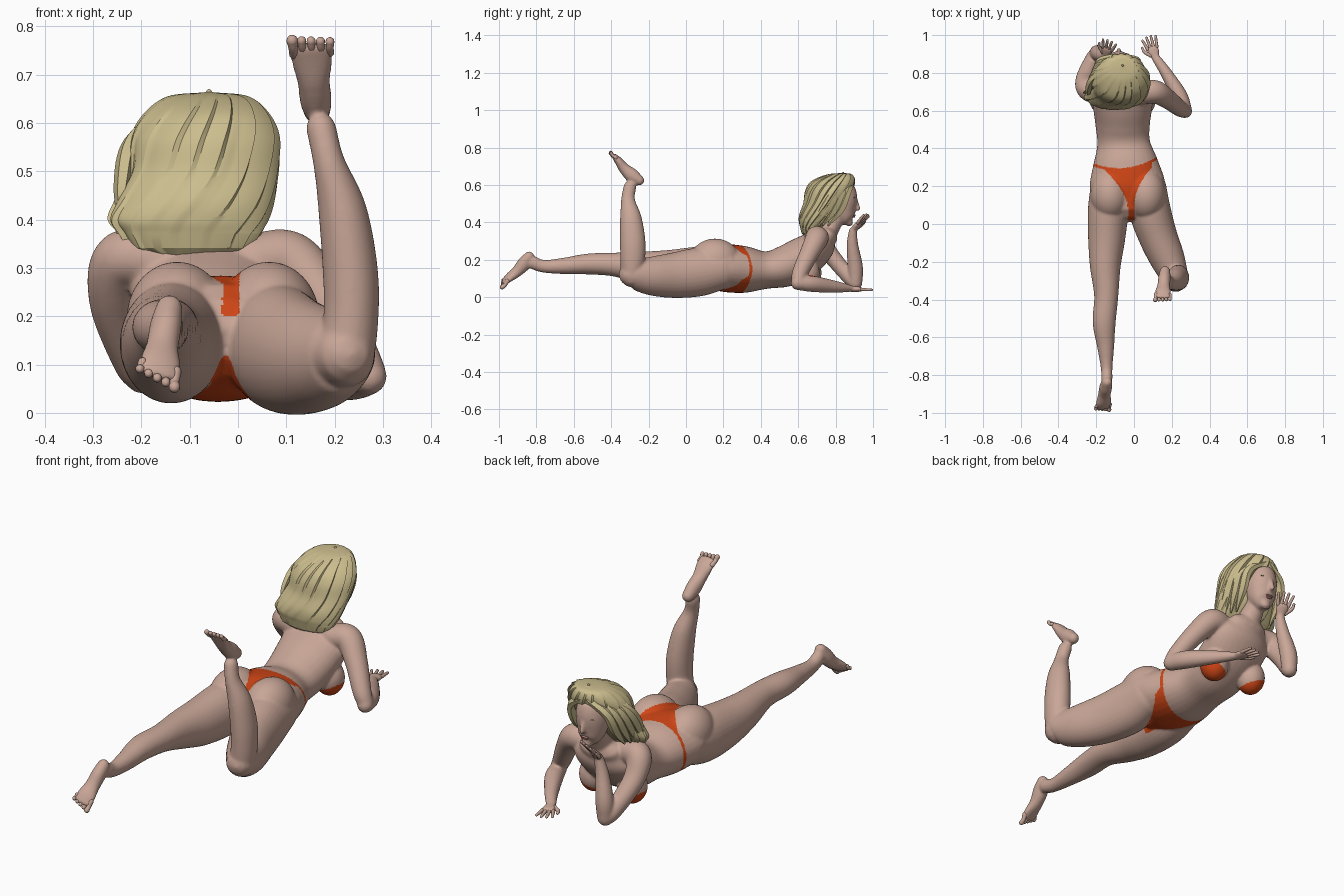
import bpy, bmesh, math
from mathutils import Vector, Matrix

if "Cube" in bpy.data.objects:
    bpy.data.objects.remove(bpy.data.objects["Cube"])
X, Y, Z = Vector((1, 0, 0)), Vector((0, 1, 0)), Vector((0, 0, 1))


def material(name, rgb):
    m = bpy.data.materials.new(name)
    m.use_nodes = True
    m.diffuse_color = (*rgb, 1)
    m.node_tree.nodes["Principled BSDF"].inputs["Base Color"].default_value = (*rgb, 1)
    return m


skin = material("skin", (.58, .38, .31))
blonde = material("blonde", (.6, .51, .27))
orange = material("orange_fabric", (.62, .06, .008))
lip_pink = material("lip_pink", (.5, .24, .2))
eye_white = material("eye_white", (.7, .66, .62))
eye_dark = material("eye_dark", (.1, .08, .06))


def spline(rows, steps):
    """Catmull-Rom through rows of x, y, z and two radii."""
    pts = [Vector(r) for r in rows]
    pts = [2 * pts[0] - pts[1]] + pts + [2 * pts[-1] - pts[-2]]
    out = []
    for a, b, c, d in zip(pts, pts[1:], pts[2:], pts[3:]):
        for i in range(steps):
            t = i / steps
            out.append(.5 * (2 * b + (c - a) * t + (2 * a - 5 * b + 4 * c - d) * t * t
                             + (3 * b - a - 3 * c + d) * t ** 3))
    return out + [pts[-2]]


def tube(bm, rows, ref=X, steps=8, sides=32, axis=None, ridge=None, twist=0):
    """Round-ended loft; the first radius lies along ref."""
    path = spline(rows, steps)
    pos = [Vector(p[:3]) for p in path]
    last = len(pos) - 1
    rings = []
    for i, p in enumerate(pos):
        t = axis or (pos[min(i + 1, last)] - pos[max(i - 1, 0)]).normalized()
        ra, rb = max(path[i][3], .002), max(path[i][4], .002)
        caps = [(0, 1)]
        if i in (0, last):
            caps += [(math.sin(a), math.cos(a)) for a in (.5, 1, 1.5)]
        ring = [(p + t * (s * min(ra, rb) * (-1 if i == 0 else 1)), t, ra * c, rb * c, i / last)
                for s, c in caps]
        rings += ring[::-1] if i == 0 else ring
    loops = []
    for p, t, ra, rb, s in rings:
        a = (ref - t * ref.dot(t)).normalized()
        b = t.cross(a)
        loop = []
        for k in range(sides):
            ang = math.tau * k / sides + twist * s
            g = ridge(k, s) if ridge else 1
            loop.append(bm.verts.new(p + a * (ra * g * math.cos(ang)) + b * (rb * g * math.sin(ang))))
        loops.append(loop)
    for u, v in zip(loops, loops[1:]):
        for k in range(sides):
            n = (k + 1) % sides
            bm.faces.new((u[k], u[n], v[n], v[k]))
    bm.faces.new(loops[0][::-1])
    bm.faces.new(loops[-1])


def ball(bm, centre, radii):
    m = Matrix.Translation(centre) @ Matrix.Diagonal((*radii, 1))
    bmesh.ops.create_uvsphere(bm, u_segments=32, v_segments=20, radius=1, matrix=m)


def finish(bm, name, *mats, angle=60):
    bmesh.ops.recalc_face_normals(bm, faces=bm.faces[:])
    mesh = bpy.data.meshes.new(name)
    bm.to_mesh(mesh)
    bm.free()
    ob = bpy.data.objects.new(name, mesh)
    bpy.context.collection.objects.link(ob)
    for m in mats:
        mesh.materials.append(m)
    bpy.ops.object.select_all(action='DESELECT')
    ob.select_set(True)
    bpy.context.view_layer.objects.active = ob
    bpy.ops.object.shade_smooth_by_angle(angle=math.radians(angle))
    return ob


body, digits = bmesh.new(), bmesh.new()

# Torso, neck and head
tube(body, [(-.03, .12, .165, .16, .11), (-.035, .2, .157, .2, .128), (-.045, .32, .147, .173, .124),
            (-.055, .43, .145, .14, .1), (-.06, .53, .165, .145, .11), (-.06, .63, .215, .158, .11),
            (-.06, .71, .275, .16, .09), (-.065, .75, .32, .11, .06)])
tube(body, [(-.065, .73, .31, .07, .06), (-.075, .79, .41, .048, .05), (-.08, .82, .48, .05, .05)])
tube(body, [(-.077, .872, .4, .026, .022), (-.078, .858, .42, .05, .05), (-.08, .84, .465, .068, .072),
            (-.08, .83, .53, .076, .086), (-.08, .825, .59, .065, .075), (-.08, .825, .615, .03, .04)])
tube(body, [(-.08, .912, .515, .008, .008), (-.08, .919, .49, .01, .01), (-.08, .92, .472, .014, .012)])

# Buttocks and bust
breasts = [Vector((.045, .645, .13)), Vector((-.168, .655, .13))]
for x in (-.126, .064):
    ball(body, (x, .155, .195), (.105, .135, .118))
for c in breasts:
    ball(body, c, (.068, .07, .083))

# Legs: one stretched out, one bent up at the knee
tube(body, [(-.13, .2, .16, .1, .11), (-.137, .07, .145, .107, .125), (-.145, -.08, .142, .098, .112),
            (-.152, -.22, .155, .082, .09), (-.147, -.38, .174, .064, .064), (-.158, -.52, .177, .061, .056),
            (-.15, -.65, .167, .045, .044), (-.145, -.76, .165, .031, .034), (-.144, -.82, .185, .03, .035)])
tube(body, [(.07, .2, .16, .1, .115), (.085, .07, .135, .11, .13), (.125, -.06, .117, .103, .122),
            (.175, -.18, .113, .093, .105), (.212, -.27, .122, .075, .083), (.22, -.295, .122, .065, .065)])
tube(body, [(.222, -.29, .11, .06, .058), (.234, -.285, .2, .057, .066), (.232, -.285, .3, .057, .068),
            (.216, -.295, .42, .05, .058), (.188, -.31, .52, .033, .037), (.172, -.3, .59, .031, .034)])


def foot(heel, tip, across, slant):
    """across points toward the big toe; slant shortens the outer toes."""
    heel, tip, across = Vector(heel), Vector(tip), Vector(across)
    d = tip - heel
    across = (across - d * across.dot(d) / d.length_squared).normalized()
    up = across.cross(d).normalized()
    up = up if up.z < 0 else -up
    rows = [(0, .008, .028, .028), (.2, .014, .033, .038), (.45, .014, .034, .03),
            (.68, .004, .043, .022), (.84, 0, .043, .013)]
    tube(body, [(*(heel + d * t + up * o), ra, rb) for t, o, ra, rb in rows], across)
    for k in range(5):
        side = across * (.034 - .018 * k)
        r = .012 if k == 0 else .0095
        a, b = heel + d * .76 + side, heel + d * (.95 - slant * k) + side * 1.08
        mid = a.lerp(b, .6) + up * .004
        tube(digits, [(*p, s * r, s * r) for p, s in ((a, 1), (mid, .85), (b, 1))], Z, sides=10)


foot((-.14, -.845, .222), (-.168, -.995, .055), (.9, 0, -.4), .025)
foot((.164, -.245, .63), (.148, -.412, .78), -X, .01)

# Arms: one forearm flat on the ground, the other propping the chin
tube(body, [(.03, .69, .31, .06, .06), (.11, .7, .315, .062, .06), (.18, .66, .235, .052, .05),
            (.245, .61, .13, .043, .042), (.272, .6, .08, .036, .036)], Y)
tube(body, [(.272, .597, .075, .037, .037), (.24, .68, .07, .043, .042), (.17, .8, .055, .032, .031),
            (.115, .88, .046, .018, .023)], Z)
tube(body, [(-.14, .69, .31, .06, .06), (-.238, .71, .318, .06, .06), (-.258, .77, .23, .046, .05),
            (-.22, .87, .11, .04, .041), (-.198, .905, .075, .036, .036)], Y)
tube(body, [(-.197, .907, .075, .036, .036), (-.192, .905, .16, .041, .041), (-.168, .89, .28, .031, .031),
            (-.15, .892, .355, .021, .022)])


def hand(wrist, direction, side, thumb):
    """Palm, four fingers and a thumb; side points across the knuckles."""
    w, d = Vector(wrist), Vector(direction).normalized()
    s = Vector(side)
    s = (s - d * s.dot(d)).normalized()
    tube(body, [(*w, .021, .017), (*(w + d * .025), .031, .016), (*(w + d * .05), .032, .013)], s)
    for k in range(4):
        a = w + d * .048 + s * (.0165 * (k - 1.5))
        tip = a + d * (.066 - .008 * abs(k - 1.5)) + s * (.008 * (k - 1.5))
        tube(digits, [(*a, .009, .009), (*tip, .0065, .0065)], s, sides=10)
    a = w + d * .012 + s * thumb * .02
    tube(digits, [(*a, .012, .01), (*(a + d * .03 + s * thumb * .026), .0085, .0085),
                  (*(a + d * .055 + s * thumb * .03), .006, .006)], d.cross(s), sides=10)


hand((.112, .885, .044), (-.33, 1, -.05), X, -1)
hand((-.15, .895, .36), (.2, .68, .75), (1, -.4, .1), -1)

# Fuse the body into one smooth skin
body_ob = finish(body, "body", skin, orange)
remesh = body_ob.modifiers.new("fuse", 'REMESH')
remesh.mode = 'VOXEL'
remesh.voxel_size = .0055
soften = body_ob.modifiers.new("soften", 'SMOOTH')
soften.factor, soften.iterations = .5, 14
for name in ("fuse", "soften"):
    bpy.ops.object.modifier_apply(modifier=name)


# Swimwear: waist string, back and front panels, and two cups
def is_fabric(c):
    edge = .335 + .1 * c.x - 2.5 * (c.z - .15) ** 2
    if abs(c.y - edge) < .007:
        return c.z < .35
    if .02 < c.y < edge:
        u = min(max(0, (c.y - .09) / .19), 1.1)
        half = .018 + .095 * u ** 1.8 if c.z > .16 else .042 + .1 * u ** 1.5
        if abs(c.x + .015 + .02 * u) < half:
            return True
    for b, out in zip(breasts, (1, -1)):
        if c.z < .135 and (c - b - Vector((.02 * out, 0, -.06))).length < .068:
            return True
    return False


for p in body_ob.data.polygons:
    p.use_smooth = True
    p.material_index = int(p.center.y > 0 and is_fabric(p.center))
finish(digits, "fingers_and_toes", skin)

# Face details
for name, mat, parts in (
        ("lips", lip_pink, [((-.08, .9, .438), (.02, .007, .005)), ((-.08, .897, .43), (.016, .007, .005))]),
        ("eyes", eye_white, [((-.08 + s * .031, .895, .508), (.013, .008, .005)) for s in (-1, 1)]),
        ("irises", eye_dark, [((-.08 + s * .031, .901, .508), (.004, .003, .004)) for s in (-1, 1)]),
        ("eyebrows", blonde, [((-.08 + s * .033, .899, .532), (.018, .006, .003)) for s in (-1, 1)])):
    bm = bmesh.new()
    for centre, radii in parts:
        ball(bm, centre, radii)
    finish(bm, name, mat)


# Swept hair with carved locks that follow the twist of the loft
def locks(k, s):
    width = 7 if k % 24 < 14 else 5
    step = (k % 24 if width == 7 else k % 24 - 14) % width / width
    depth = min(1, 5 * s) * (.07 + .04 * math.sin(k // 12 + 5 * s))
    return 1 - depth * step


hair = bmesh.new()
tube(hair, [(-.06, .84, .664, .006, .006), (-.062, .82, .655, .085, .07), (-.065, .787, .62, .13, .118),
            (-.068, .763, .57, .155, .126), (-.072, .735, .5, .157, .11), (-.09, .705, .44, .166, .1),
            (-.103, .685, .4, .168, .082), (-.1, .67, .37, .15, .06)],
     axis=-Z, sides=96, ridge=locks, twist=.9)
for s in (1, -1):
    reach = .035 if s < 0 else 0
    for k in range(4):
        x = -.08 + s * (.055 + .014 * k)
        tube(hair, [(x - s * .04, .885 - .02 * k, .62, .012, .02), (x + s * .04, .86 - .03 * k, .56, .02, .026),
                    (x + s * (.045 + reach / 2), .82 - .035 * k, .47, .018, .03),
                    (x + s * (.03 + reach), .76 - .025 * k, .385, .004, .006)], sides=6)
# Loose tips along the lower edge
for k in range(9):
    x = -.235 + .034 * k
    y = .63 + .05 * abs(k - 4) / 4
    tube(hair, [(x * .85, y + .015, .47, .02, .016), (x, y, .41, .022, .018),
                (x - .012, y + .005, .365, .004, .004)], sides=6)
finish(hair, "hair", blonde, angle=25)
